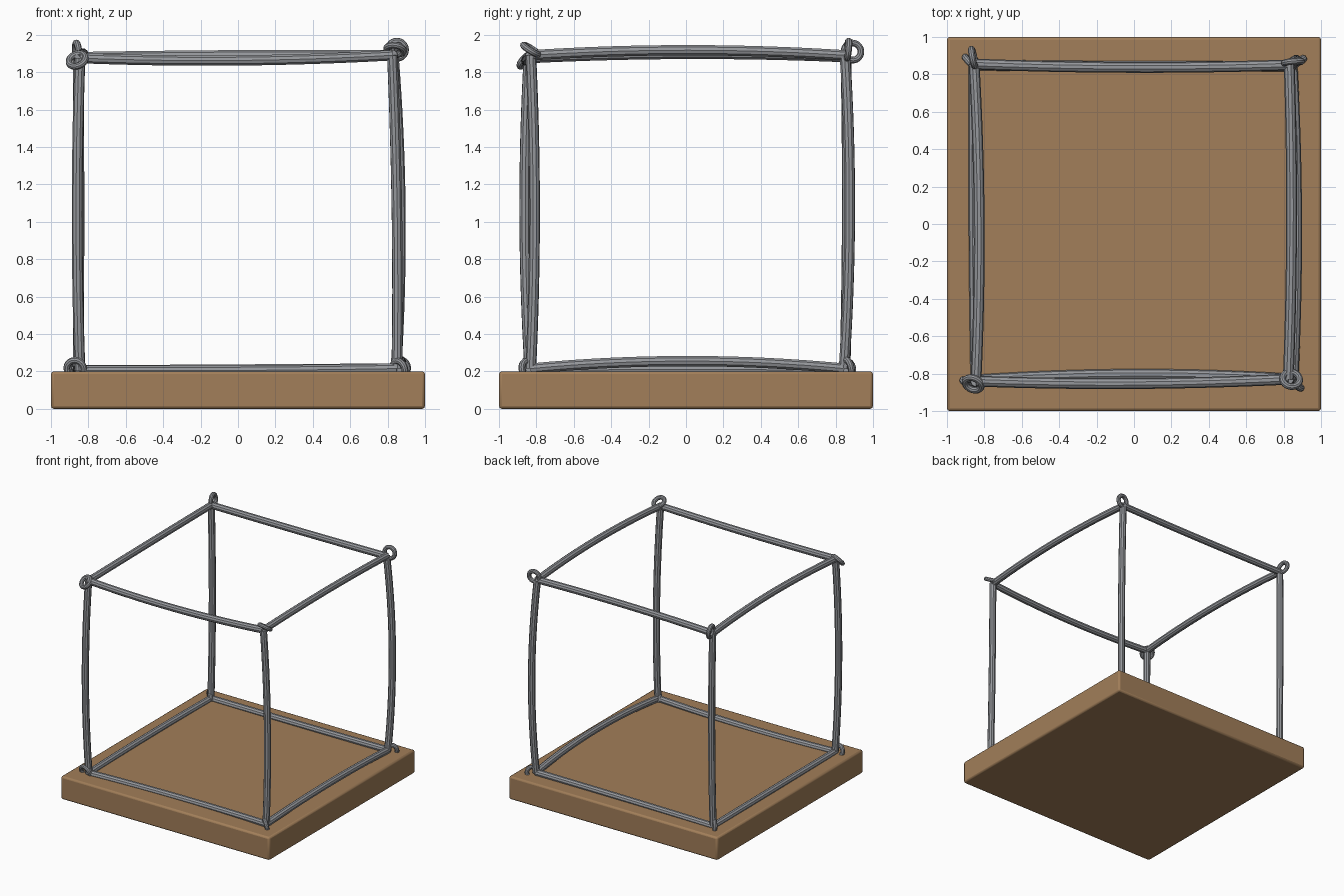
import bpy
from mathutils import Vector

if "Cube" in bpy.data.objects:
    bpy.data.objects.remove(bpy.data.objects["Cube"])


def material(name, col):
    m = bpy.data.materials.new(name)
    m.diffuse_color = col
    m.use_nodes = True
    m.node_tree.nodes["Principled BSDF"].inputs["Base Color"].default_value = m.diffuse_color
    return m


wood = material("wood", (0.36, 0.21, 0.10, 1))
steel = material("steel", (0.30, 0.31, 0.33, 1))


def finish(o, name, mat):
    o.name = name
    o.data.materials.append(mat)
    bpy.context.view_layer.objects.active = o
    bpy.ops.object.shade_smooth_by_angle()


# wooden base slab
bpy.ops.mesh.primitive_cube_add(size=1, location=(0, 0, 0.1))
base = bpy.context.object
base.scale = (2, 2, 0.2)
bpy.ops.object.transform_apply(location=False, rotation=False, scale=True)
bev = base.modifiers.new("bevel", "BEVEL")
bev.width, bev.segments = 0.015, 2
finish(base, "wooden_base", wood)

# corner points of the wire cube: front/back, left/right, bottom/top
P = {
    "flt": (-0.845, -0.84, 1.875), "frt": (0.825, -0.83, 1.89),
    "blt": (-0.855, 0.855, 1.88), "brt": (0.83, 0.85, 1.89),
    "flb": (-0.845, -0.835, 0.205), "frb": (0.85, -0.83, 0.215),
    "blb": (-0.855, 0.85, 0.205), "brb": (0.845, 0.845, 0.215),
}


# slightly bowed wire: quadratic bend through a given mid offset
def wire(name, a, b, bow, r=0.029, n=16):
    a, b, bow = Vector(P[a]), Vector(P[b]), Vector(bow)
    cu = bpy.data.curves.new(name, "CURVE")
    cu.dimensions = "3D"
    cu.bevel_depth, cu.bevel_resolution, cu.use_fill_caps = r, 3, True
    s = cu.splines.new("POLY")
    s.points.add(n)
    for i, p in enumerate(s.points):
        t = i / n
        p.co = (*(a.lerp(b, t) + bow * 4 * t * (1 - t)), 1)
    o = bpy.data.objects.new(name, cu)
    bpy.context.collection.objects.link(o)
    bpy.ops.object.select_all(action="DESELECT")
    o.select_set(True)
    bpy.context.view_layer.objects.active = o
    bpy.ops.object.convert(target="MESH")
    finish(bpy.context.object, name, steel)


wire("front_top_wire", "flt", "frt", (0, -0.018, -0.02))
wire("back_top_wire", "blt", "brt", (0, -0.015, 0.005))
wire("left_top_wire", "flt", "blt", (0.022, 0, 0.02))
wire("right_top_wire", "frt", "brt", (0.015, 0, 0.027))
wire("front_bottom_wire", "flb", "frb", (0, 0.028, -0.005))
wire("back_bottom_wire", "blb", "brb", (0, -0.005, 0))
wire("left_bottom_wire", "flb", "blb", (-0.005, 0, 0.005))
wire("right_bottom_wire", "frb", "brb", (0.022, 0, 0.04))
wire("front_left_upright", "flb", "flt", (-0.015, -0.025, 0))
wire("front_right_upright", "frb", "frt", (0.012, 0.02, 0))
wire("back_left_upright", "blb", "blt", (0.005, 0.01, 0))
wire("back_right_upright", "brb", "brt", (0.03, 0.028, 0))


# twisted loop at each corner: centre and axis
rings = {
    "front_left_top": ((-0.86, -0.855, 1.865), (-0.3, -0.68, 0.67)),
    "front_right_top": ((0.84, -0.83, 1.92), (0.13, 0.5, 0.8)),
    "back_left_top": ((-0.86, 0.89, 1.91), (1, 0.2, 0.1)),
    "back_right_top": ((0.85, 0.865, 1.92), (-0.1, 1, -0.1)),
    "front_left_bottom": ((-0.87, -0.845, 0.215), (0.2, 1, 0.3)),
    "front_right_bottom": ((0.86, -0.845, 0.21), (0.7, 0.7, 0.2)),
    "back_left_bottom": ((-0.87, 0.86, 0.21), (0.7, 0.7, 0.1)),
    "back_right_bottom": ((0.865, 0.865, 0.215), (-0.45, 1, 0.2)),
}
for name, (c, axis) in rings.items():
    bpy.ops.mesh.primitive_torus_add(
        major_radius=0.046, minor_radius=0.018, major_segments=28, minor_segments=10,
        location=c, rotation=Vector(axis).to_track_quat("Z", "Y").to_euler())
    finish(bpy.context.object, name + "_loop", steel)
